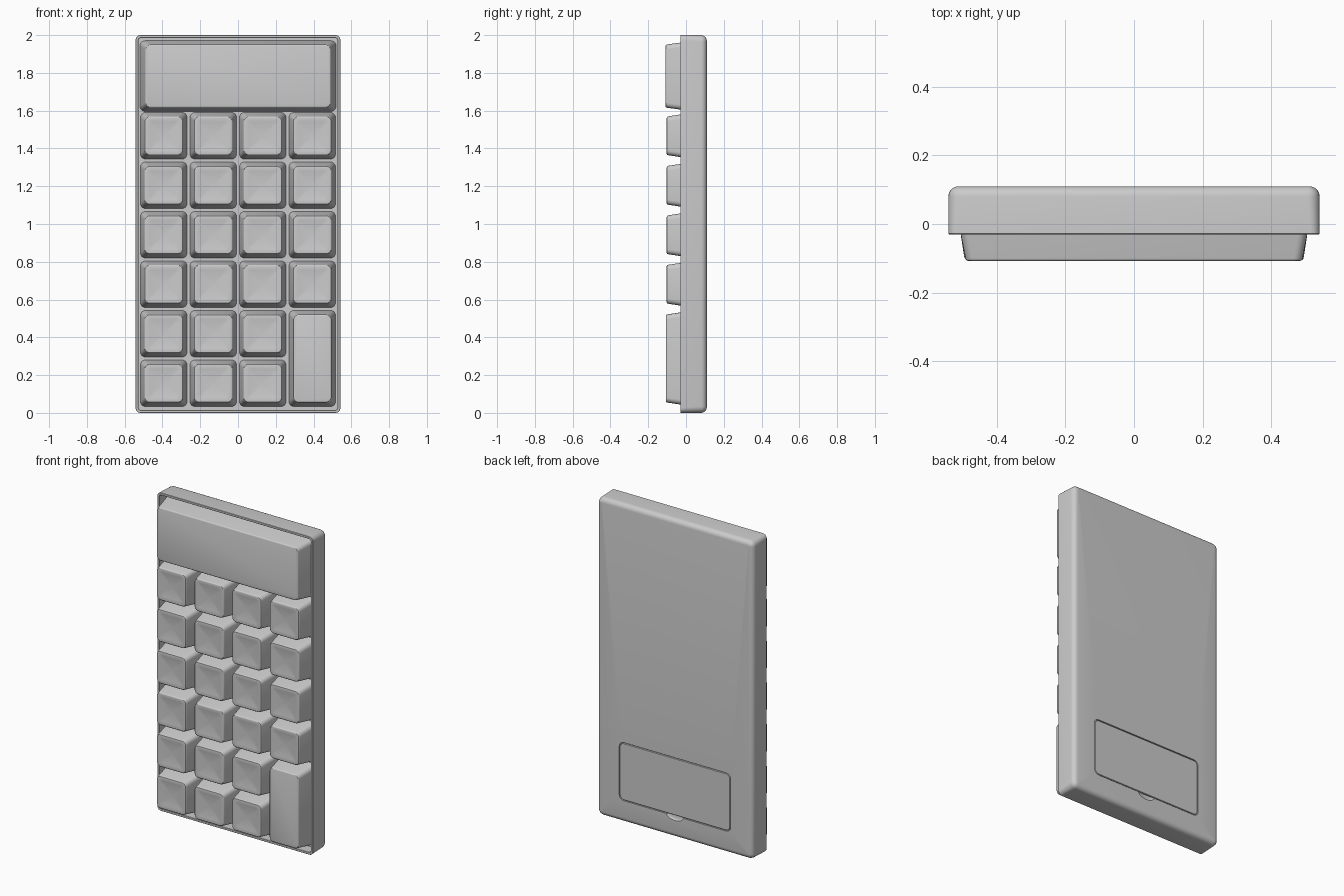
import bpy, bmesh
from math import sin, cos, pi

if "Cube" in bpy.data.objects:
    bpy.data.objects.remove(bpy.data.objects["Cube"])


def outline(w, h, r, steps=5):
    """Rounded rectangle points in the x-z plane."""
    pts = []
    for k, (sx, sz) in enumerate([(1, 1), (-1, 1), (-1, -1), (1, -1)]):
        for i in range(steps + 1):
            a = pi / 2 * (k + i / steps)
            pts.append((sx * (w / 2 - r) + r * cos(a), sz * (h / 2 - r) + r * sin(a)))
    return pts


def loft(name, rings):
    """Closed solid through rounded rectangles (y, width, height, radius, cx, cz)."""
    bm = bmesh.new()
    loops = [[bm.verts.new((cx + x, y, cz + z)) for x, z in outline(w, h, r)]
             for y, w, h, r, cx, cz in rings]
    for a, b in zip(loops, loops[1:]):
        for i in range(len(a)):
            j = (i + 1) % len(a)
            bm.faces.new((a[i], a[j], b[j], b[i]))
    bm.faces.new(loops[0])
    bm.faces.new(loops[-1])
    bmesh.ops.recalc_face_normals(bm, faces=bm.faces)
    mesh = bpy.data.meshes.new(name)
    bm.to_mesh(mesh)
    bm.free()
    obj = bpy.data.objects.new(name, mesh)
    bpy.context.collection.objects.link(obj)
    return obj


def smooth(obj):
    bpy.ops.object.select_all(action='DESELECT')
    obj.select_set(True)
    bpy.context.view_layer.objects.active = obj
    bpy.ops.object.shade_smooth_by_angle(angle=pi / 6)


FLOOR = 0.04


def key(name, cx, cz, base, face, front, dish=0.0):
    """Tapered cap with a softened rim and an optional hollow face."""
    f = 0.008
    w, h = face
    rings = [(FLOOR + 0.002, *base, 0.028, cx, cz)]
    for i in range(4):
        a = pi / 2 * i / 3
        d = 2 * f * (1 - cos(a))
        rings.append((front + f * (1 - sin(a)), w - d, h - d, 0.026 - d / 2, cx, cz))
    if dish:
        w, h = w - 2 * f, h - 2 * f
        for t in (0.8, 0.6, 0.4, 0.2, 0.04):
            rings.append((front + dish * (1 - t * t), w * t, h * t, 0.018 * t, cx, cz))
    smooth(loft(name, rings))


# Casing: key tray in front, rounded back edges, cover pocket behind
W, H, MID = 1.084, 2.0, 1.0
casing = [(FLOOR, W - 0.03, H - 0.03, 0.014, 0, MID),
          (-0.028, W - 0.03, H - 0.03, 0.014, 0, MID),
          (-0.03, W - 0.026, H - 0.026, 0.016, 0, MID),
          (-0.03, W - 0.004, H - 0.004, 0.024, 0, MID),
          (-0.028, W, H, 0.026, 0, MID)]
R = 0.03
for i in range(6):
    a = pi / 2 * i / 5
    d = 2 * R * (1 - cos(a))
    casing.append((0.11 - R + R * sin(a), W - d, H - d, 0.035 - d / 2, 0, MID))
casing += [(0.11, 0.776, 0.366, 0.033, 0, 0.32),
           (0.102, 0.776, 0.366, 0.033, 0, 0.32)]
body = loft("casing", casing)

# Thumb scoop below the battery cover
bpy.ops.mesh.primitive_uv_sphere_add(segments=32, ring_count=16, location=(0, 0.11, 0.142))
scoop = bpy.context.object
scoop.name = "thumb_scoop_cutter"
scoop.scale = (0.06, 0.012, 0.034)
scoop.hide_render = True
cut = body.modifiers.new("scoop", 'BOOLEAN')
cut.object = scoop
cut.operation = 'DIFFERENCE'
cut.solver = 'EXACT'
bpy.context.view_layer.objects.active = body
bpy.ops.object.modifier_apply(modifier="scoop")
bpy.data.objects.remove(scoop)
smooth(body)

# Battery cover, flush with the back
cover = [(0.1, 0.766, 0.356, 0.028, 0, 0.32),
         (0.108, 0.766, 0.356, 0.028, 0, 0.32),
         (0.11, 0.762, 0.352, 0.026, 0, 0.32)]
smooth(loft("battery_cover", cover))

# Display block
key("display", 0, 1.783, (1.04, 0.375), (0.984, 0.335), -0.108)

# Keys: four columns by six rows, the last column ends in one tall key
PITCH = 0.262
for row in range(6):
    for col in range(4):
        if col == 3 and row < 2:
            continue
        key(f"key_{row}_{col}", (col - 1.5) * PITCH, 0.157 + row * PITCH,
            (0.248, 0.248), (0.206, 0.206), -0.102, dish=0.008)
key("tall_key", 1.5 * PITCH, 0.288, (0.248, 0.51), (0.204, 0.466), -0.106)
